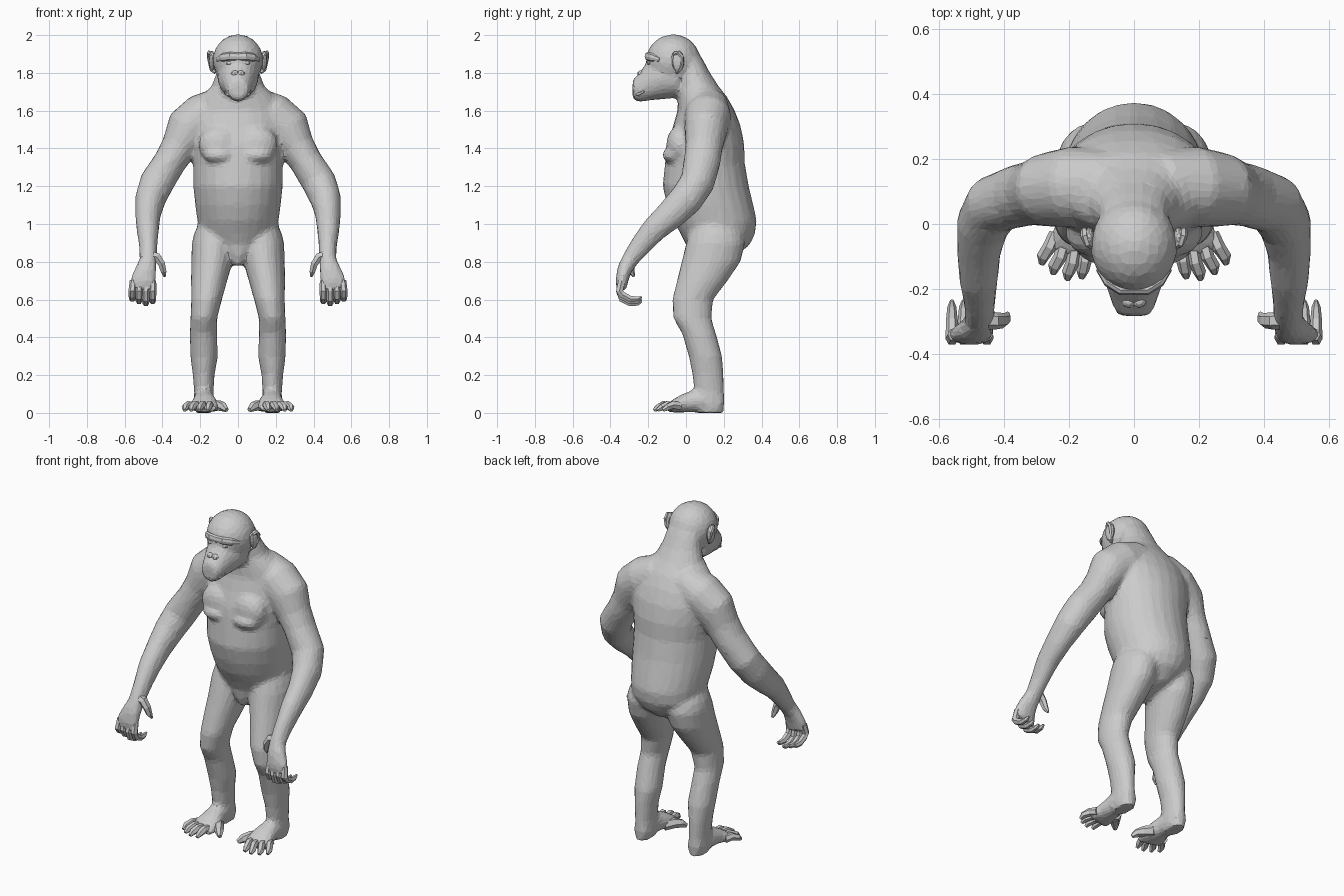
import bpy, bmesh, math
from mathutils import Vector, Matrix


def loft(bm, rings, n):
    # rings: (centre, u half-axis, v half-axis); skinned with capped ends
    loops = []
    for c, u, v in rings:
        loops.append([bm.verts.new(c + u * math.cos(a) + v * math.sin(a))
                      for a in (2 * math.pi * i / n for i in range(n))])
    for a, b in zip(loops, loops[1:]):
        for i in range(n):
            bm.faces.new((a[i], a[(i + 1) % n], b[(i + 1) % n], b[i]))
    bm.faces.new(loops[0][::-1])
    bm.faces.new(loops[-1])


def stack(bm, rows, n=24, side=1):
    # horizontal rings: (z, x centre, x radius, y front, y back)
    loft(bm, [(Vector((side * x, (f + b) / 2, z)), Vector((r, 0, 0)),
               Vector((0, (b - f) / 2, 0))) for z, x, r, f, b in rows], n)


def tube(bm, pts, n=6, side=1, ref=(1, 0, 0)):
    # path points: (x, y, z, radius along ref, other radius)
    P = [Vector((side * p[0], p[1], p[2])) for p in pts]
    rings = []
    for i, p in enumerate(P):
        t = (P[min(i + 1, len(P) - 1)] - P[max(i - 1, 0)]).normalized()
        u = Vector(ref)
        u = (u - t * u.dot(t)).normalized()
        rings.append((p, u * pts[i][3], t.cross(u) * pts[i][4]))
    loft(bm, rings, n)


def ball(bm, loc, size, seg=14, rings=9):
    m = Matrix.Translation(loc) @ Matrix.Diagonal((*size, 1))
    bmesh.ops.create_uvsphere(bm, u_segments=seg, v_segments=rings, radius=1, matrix=m)


def finish(bm, name, mirror=False):
    bmesh.ops.recalc_face_normals(bm, faces=bm.faces[:])
    me = bpy.data.meshes.new(name)
    bm.to_mesh(me)
    bm.free()
    ob = bpy.data.objects.new(name, me)
    bpy.context.collection.objects.link(ob)
    if mirror:
        ob.modifiers.new("mirror", 'MIRROR')
    return ob


# Body: torso and neck
body = bmesh.new()
stack(body, [(.78, 0, .025, .03, .12), (.83, 0, .075, .01, .265), (.89, 0, .155, .0, .338),
             (.95, 0, .205, -.03, .366), (1.02, 0, .215, -.07, .375), (1.1, 0, .227, -.10, .357),
             (1.2, 0, .237, -.124, .333), (1.32, 0, .238, -.112, .312), (1.42, 0, .25, -.10, .309),
             (1.52, 0, .26, -.068, .289), (1.6, 0, .245, -.045, .258), (1.67, 0, .205, -.042, .22),
             (1.73, 0, .14, -.045, .172), (1.8, 0, .114, -.05, .127), (1.87, 0, .1, -.05, .09),
             (1.94, 0, .06, -.05, .045)])
# Head and muzzle
ball(body, (0, -.068, 1.868), (.134, .143, .136), 24, 16)
loft(body, [(Vector((0, y, z)), Vector((rx, 0, 0)), Vector((0, 0, rz))) for y, z, rx, rz in
            [(-.04, 1.78, .11, .11), (-.14, 1.775, .107, .117), (-.2, 1.757, .083, .104),
             (-.25, 1.722, .066, .077), (-.283, 1.712, .05, .052)]], 20)
for s in (-1, 1):
    # Breast: broad slope with a fuller lower edge
    ball(body, (s * .1, -.035, 1.42), (.11, .07, .10), 20, 12)
    ball(body, (s * .1, -.06, 1.365), (.085, .066, .045), 20, 12)
    # Arm and palm
    tube(body, [(.07, .125, 1.635, .10, .10), (.18, .115, 1.57, .128, .125), (.262, .105, 1.50, .127, .115),
                (.312, .095, 1.41, .095, .1), (.36, .085, 1.33, .087, .098), (.43, .06, 1.22, .092, .092),
                (.465, .0, 1.13, .082, .09), (.477, -.08, 1.05, .068, .08), (.478, -.17, .97, .06, .068),
                (.475, -.245, .88, .048, .057), (.475, -.297, .81, .046, .045),
                (.487, -.325, .76, .058, .04), (.503, -.34, .70, .07, .034),
                (.508, -.342, .65, .066, .026)], 18, s)
    # Leg
    stack(body, [(1.0, .11, .10, .03, .26), (.95, .12, .113, .015, .30), (.9, .127, .118, .0, .315),
                 (.8, .138, .11, -.024, .29),
                 (.7, .153, .097, -.049, .222), (.6, .166, .082, -.074, .145), (.5, .181, .071, -.068, .135),
                 (.42, .183, .073, -.022, .159), (.3, .179, .074, .014, .192), (.2, .182, .058, .034, .2),
                 (.12, .181, .052, .042, .202), (.05, .18, .053, .05, .205), (.0, .18, .047, .06, .2)], 18, s)
    # Foot
    tube(body, [(.18, .195, .045, .04, .042), (.18, .13, .06, .053, .06), (.18, .05, .064, .057, .062),
                (.175, -.01, .051, .07, .05), (.182, -.06, .036, .083, .036),
                (.19, -.095, .025, .078, .023)], 16, s)
ob = finish(body, "body")
m = ob.modifiers.new("fuse", 'REMESH')
m.mode, m.voxel_size = 'VOXEL', .013
m = ob.modifiers.new("blend", 'SMOOTH')
m.factor, m.iterations = .5, 8
m = ob.modifiers.new("facets", 'DECIMATE')
m.ratio, m.use_symmetry, m.symmetry_axis = .12, True, 'X'

# Fingers, curled back under the hand
bm = bmesh.new()
for i in range(4):
    x, d = .452 + .034 * i, .012 * abs(i - 1)
    o = .002 * i
    tube(bm, [(x, -.34, .70, .019, .02), (x + o, -.352, .645, .02, .022), (x + o, -.338, .602 + d, .019, .02),
              (x + o, -.295, .58 + d, .018, .018), (x + o, -.255, .58 + d, .014, .014),
              (x + o, -.235, .59 + d, .006, .006)])
tube(bm, [(.465, -.295, .835, .028, .026), (.43, -.298, .825, .027, .026), (.405, -.297, .79, .024, .021),
          (.394, -.29, .75, .018, .017), (.388, -.275, .722, .007, .007)], ref=(0, 1, 0))
finish(bm, "fingers", True)

# Toes, with the big toe splayed inwards
bm = bmesh.new()
for i, (x, y) in enumerate([(.158, -.165), (.202, -.17), (.245, -.152), (.28, -.122)]):
    b = .145 + .032 * i
    tube(bm, [(b, -.06 + .01 * i, .037, .021, .024), ((b + x) / 2, y + .05, .042, .021, .023),
              (x, y + .022, .029, .02, .019), (x + .003, y, .014, .01, .01)])
tube(bm, [(.14, .01, .037, .033, .033), (.105, -.035, .04, .029, .03), (.078, -.068, .032, .024, .025),
          (.06, -.09, .016, .012, .013)])
finish(bm, "toes", True)

# Ears: flat shell with a raised rim
bm = bmesh.new()
ball(bm, (.138, -.042, 1.862), (.018, .033, .055), 10, 8)
tube(bm, [(.125, -.07, 1.88, .01, .01), (.142, -.06, 1.903, .012, .011), (.152, -.04, 1.908, .012, .012),
          (.153, -.022, 1.885, .012, .012), (.146, -.022, 1.85, .012, .012), (.135, -.038, 1.815, .014, .013),
          (.122, -.05, 1.80, .008, .008)])
finish(bm, "ears", True)

# Brow ridge
bm = bmesh.new()
tube(bm, [(0, -.203, 1.885, .022, .014), (.04, -.204, 1.888, .023, .015), (.08, -.18, 1.882, .022, .014),
          (.108, -.138, 1.87, .012, .01)], 8, ref=(0, 0, 1))
finish(bm, "brow", True)

# Eyes and nostrils
bm = bmesh.new()
ball(bm, (.043, -.192, 1.852), (.022, .014, .012), 8, 6)
finish(bm, "eyes", True)
bm = bmesh.new()
ball(bm, (.016, -.238, 1.795), (.022, .02, .018), 8, 6)
finish(bm, "nose", True)

# Lips wrapped around the muzzle
bm = bmesh.new()
for z in (1.722, 1.69):
    tube(bm, [(0, -.274, z, .015, .01), (.03, -.268, z, .015, .01),
              (.053, -.25, z - .003, .012, .01), (.066, -.222, 1.70, .006, .006)], 6, ref=(0, 0, 1))
finish(bm, "lips", True)
